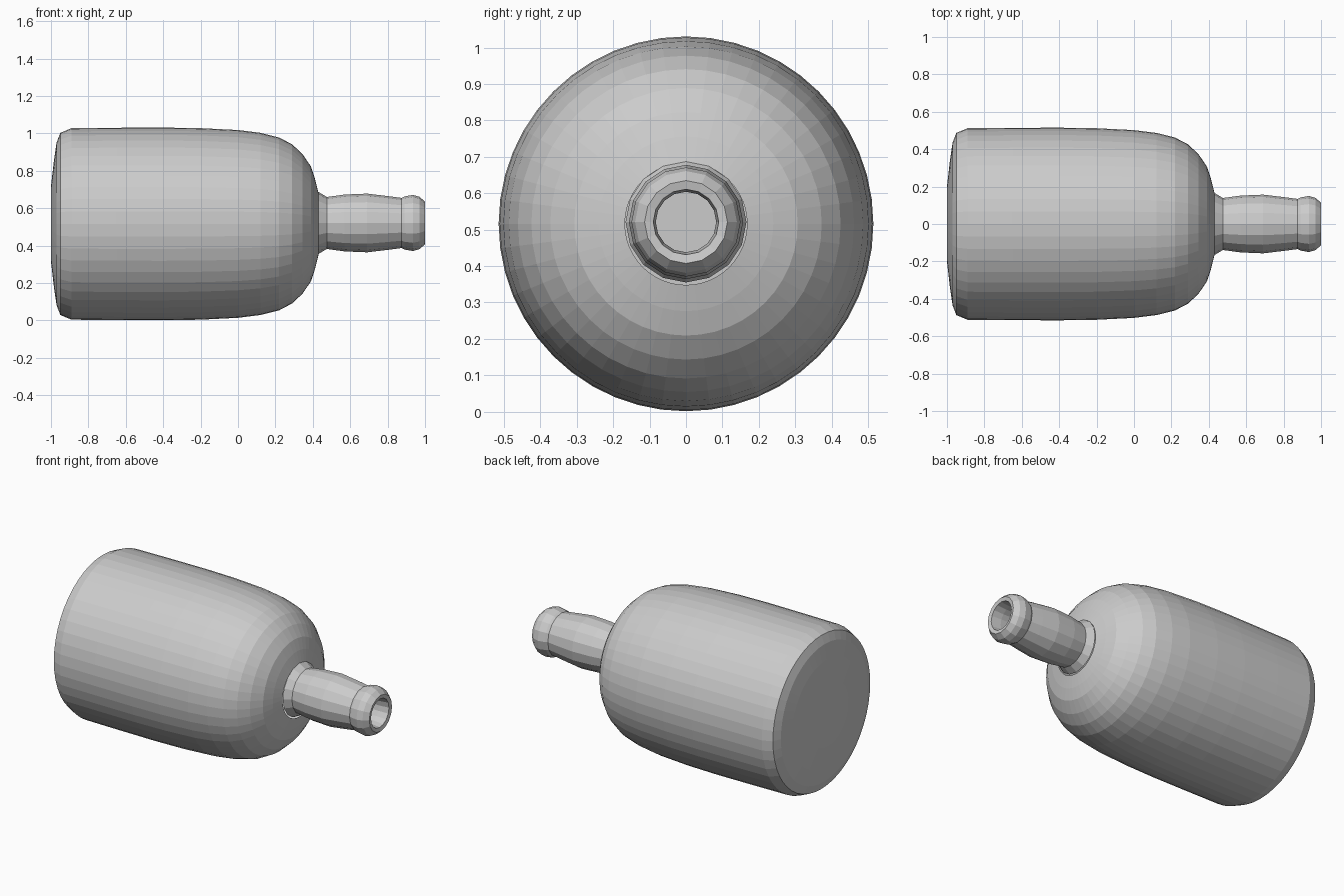
import bpy, bmesh, math

if "Cube" in bpy.data.objects:
    bpy.data.objects.remove(bpy.data.objects["Cube"])

def lathe(name, profile, sides, centre_z, sharp_angle):
    """Revolve (x, radius) points about a horizontal axis at height centre_z."""
    bm = bmesh.new()
    rings = []
    for x, r in profile:
        if r == 0:
            rings.append([bm.verts.new((x, 0, centre_z))] * sides)
        else:
            rings.append([bm.verts.new((x, r * math.cos(2 * math.pi * i / sides),
                                        centre_z + r * math.sin(2 * math.pi * i / sides)))
                          for i in range(sides)])
    for a, b in zip(rings, rings[1:]):
        for i in range(sides):
            j = (i + 1) % sides
            quad = list(dict.fromkeys((a[i], b[i], b[j], a[j])))
            bm.faces.new(quad)
    bmesh.ops.recalc_face_normals(bm, faces=bm.faces)
    # profile runs base to mouth, so the first faces must look towards -x / outward
    bm.faces.ensure_lookup_table()
    if bm.faces[0].normal.dot(bm.faces[0].calc_center_median()
                              - type(bm.faces[0].normal)((0.3, 0, centre_z))) < 0:
        bmesh.ops.reverse_faces(bm, faces=bm.faces)
    mesh = bpy.data.meshes.new(name)
    bm.to_mesh(mesh)
    bm.free()
    obj = bpy.data.objects.new(name, mesh)
    bpy.context.collection.objects.link(obj)
    bpy.ops.object.select_all(action='DESELECT')
    obj.select_set(True)
    bpy.context.view_layer.objects.active = obj
    if sharp_angle:
        bpy.ops.object.shade_smooth_by_angle(angle=math.radians(sharp_angle))
    return obj

# Bottle body: slightly domed base, straight wall, rounded shoulder
body = [(-1.0, 0), (-1.0, 0.20), (-0.984, 0.34), (-0.97, 0.435), (-0.95, 0.487),
        (-0.89, 0.512), (-0.65, 0.514), (-0.4, 0.515), (-0.2, 0.512), (0.0, 0.502),
        (0.12, 0.487), (0.22, 0.462), (0.29, 0.425), (0.345, 0.373),
        (0.39, 0.307), (0.412, 0.24), (0.43, 0.168)]
lathe("bottle_body", body, 48, 0.516, 0)

# Neck: base collar, bulged stem, rolled lip and hollow bore
neck = [(0.43, 0.166), (0.475, 0.139), (0.57, 0.152), (0.69, 0.157), (0.80, 0.144),
        (0.875, 0.134), (0.89, 0.142), (0.935, 0.150), (0.97, 0.140), (1.0, 0.114),
        (0.995, 0.090), (0.93, 0.083), (0.70, 0.085), (0.43, 0.085)]
lathe("bottle_neck", neck, 16, 0.521, 0)
